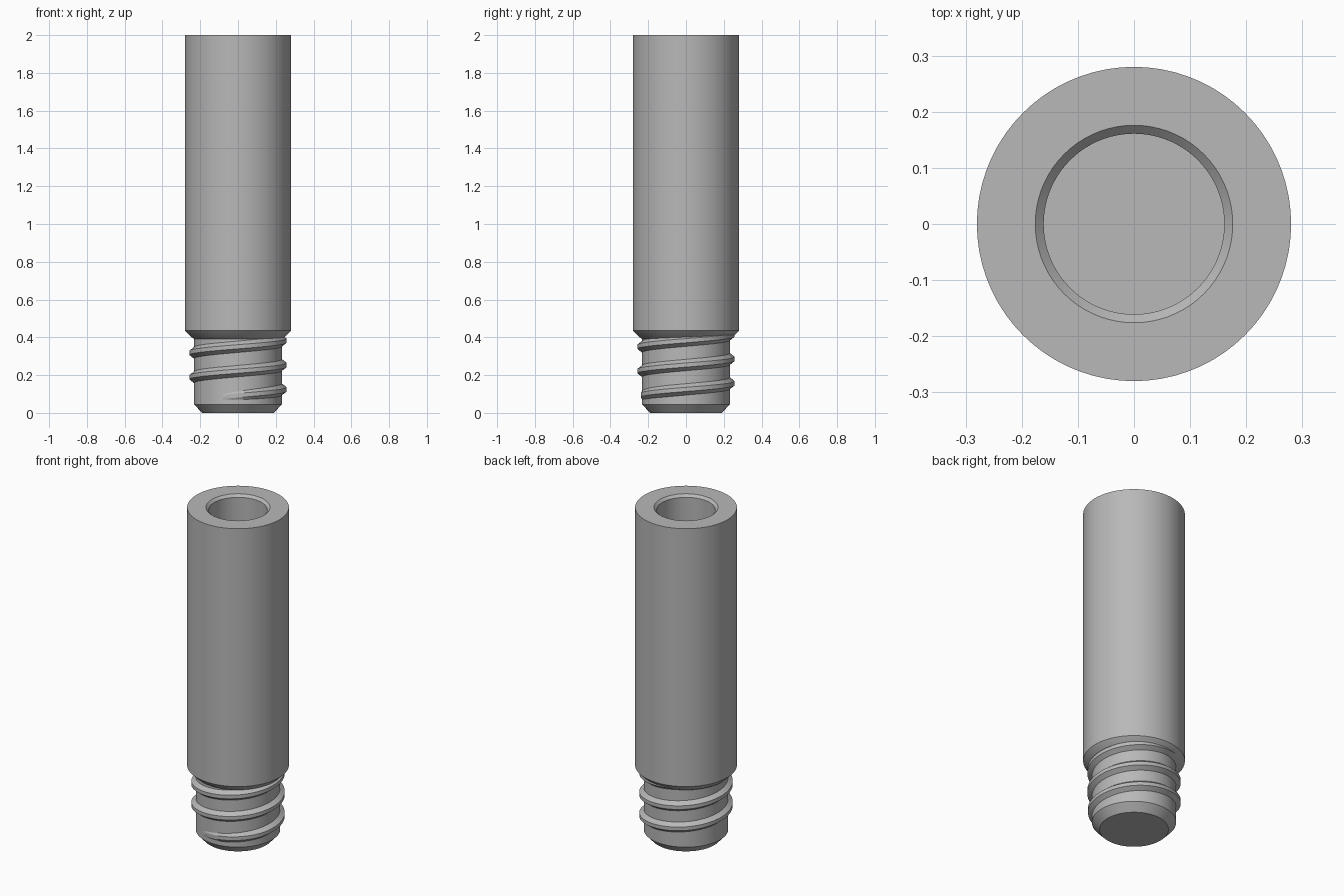
import bpy, bmesh, math

old = bpy.data.objects.get("Cube")
if old:
    bpy.data.objects.remove(old, do_unlink=True)

SEGMENTS = 72
CORE, CREST = 0.232, 0.257
PITCH = 0.129

steel = bpy.data.materials.new("grey steel")
steel.use_nodes = True
grey = (0.48, 0.48, 0.48, 1)
steel.diffuse_color = grey
steel.node_tree.nodes["Principled BSDF"].inputs["Base Color"].default_value = grey


def finish(name, bm):
    """Turn a bmesh into a smooth-shaded object with crisp edges."""
    bmesh.ops.recalc_face_normals(bm, faces=bm.faces)
    mesh = bpy.data.meshes.new(name)
    bm.to_mesh(mesh)
    bm.free()
    mesh.materials.append(steel)
    obj = bpy.data.objects.new(name, mesh)
    bpy.context.collection.objects.link(obj)
    bpy.ops.object.select_all(action="DESELECT")
    obj.select_set(True)
    bpy.context.view_layer.objects.active = obj
    bpy.ops.object.shade_smooth_by_angle(angle=math.radians(25))
    return obj


def bridge(bm, a, b):
    """Join two closed loops of equal length with quads."""
    n = len(a)
    for i in range(n):
        j = (i + 1) % n
        bm.faces.new((a[i], a[j], b[j], b[i]))


def lathe(name, profile):
    """Revolve (radius, z) points about z and cap both ends."""
    bm = bmesh.new()
    rings = []
    for r, z in profile:
        angles = [math.tau * i / SEGMENTS for i in range(SEGMENTS)]
        rings.append([bm.verts.new((r * math.cos(a), r * math.sin(a), z)) for a in angles])
    for a, b in zip(rings, rings[1:]):
        bridge(bm, a, b)
    bm.faces.new(rings[0])
    bm.faces.new(rings[-1])
    return finish(name, bm)


def helix_thread(name, start_angle, start_z, turns):
    """Sweep a trapezoid ridge along a right-handed helix, fading in at the start."""
    bm = bmesh.new()
    rings = []
    steps = int(turns * SEGMENTS)
    for i in range(steps + 1):
        t = i / SEGMENTS
        a = start_angle + math.tau * t
        crest = CORE + (CREST - CORE) * min(1, 0.05 + t * 4)
        z = start_z + PITCH * t
        section = ((CORE - 0.01, -0.038), (crest, -0.011), (crest, 0.011), (CORE - 0.01, 0.038))
        rings.append([bm.verts.new((r * math.cos(a), r * math.sin(a), z + dz)) for r, dz in section])
    for a, b in zip(rings, rings[1:]):
        bridge(bm, a, b)
    bm.faces.new(rings[0])
    bm.faces.new(rings[-1])
    return finish(name, bm)


# Body: chamfered stud, shoulder, outer wall, rim chamfer and blind bore
lathe("standoff_body", [
    (0.19, 0), (CORE, 0.045), (CORE, 0.392), (0.245, 0.4), (0.28, 0.435),
    (0.28, 2), (0.176, 2), (0.161, 1.985), (0.161, 1.0),
])

# External thread, running out into the shoulder
helix_thread("stud_thread", math.radians(-110), 0.085, 2.62)
